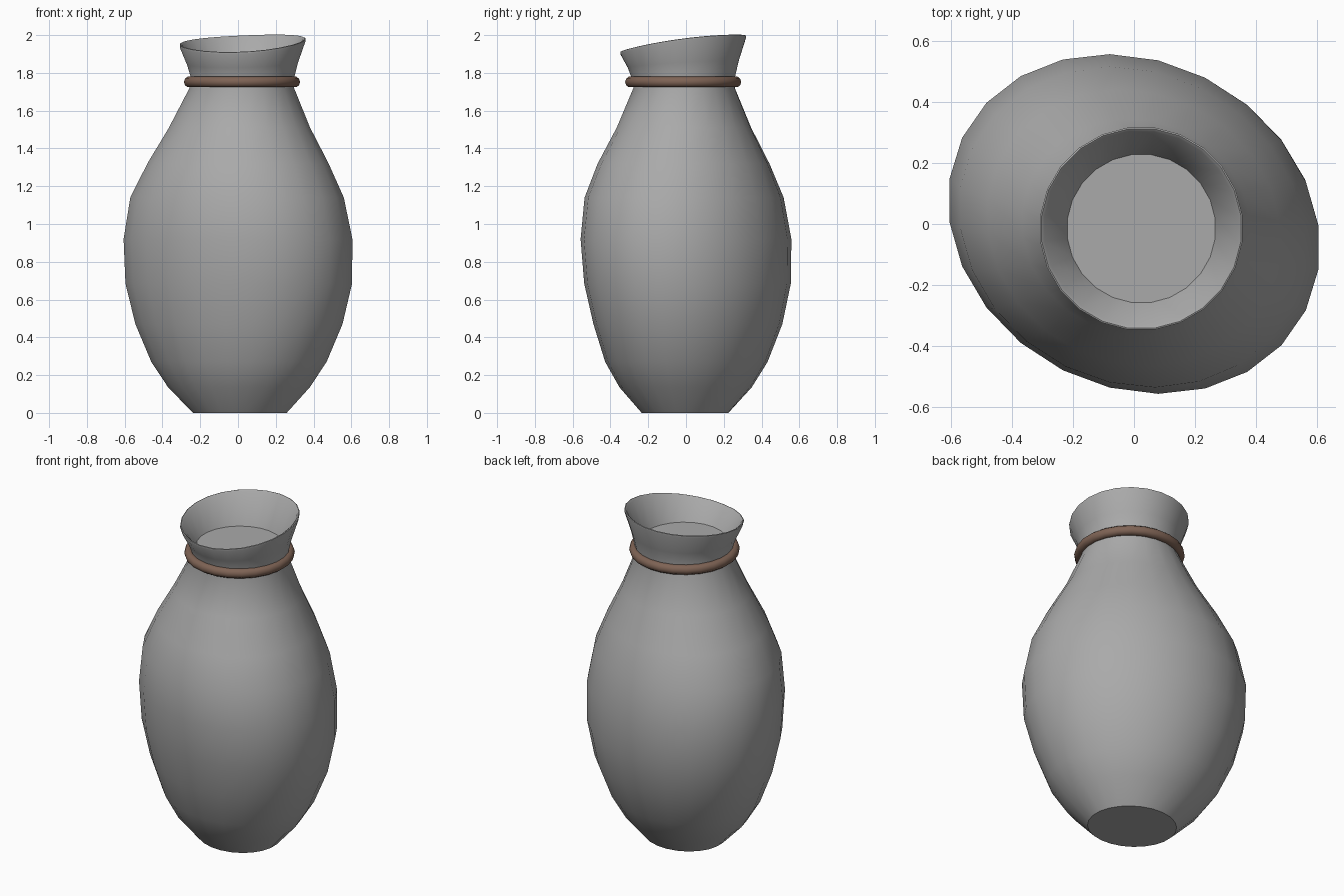
import bpy
import bmesh
from math import cos, sin, pi, sqrt, radians

SIDES = 24

cube = bpy.data.objects.get("Cube")
if cube:
    bpy.data.objects.remove(cube, do_unlink=True)


def make_material(name, rgb):
    material = bpy.data.materials.new(name)
    material.use_nodes = True
    colour = (*rgb, 1.0)
    material.diffuse_color = colour
    material.node_tree.nodes["Principled BSDF"].inputs["Base Color"].default_value = colour
    return material


def finish(name, bm, material, sharp_angle):
    bmesh.ops.recalc_face_normals(bm, faces=bm.faces)
    mesh = bpy.data.meshes.new(name)
    bm.to_mesh(mesh)
    bm.free()
    mesh.materials.append(material)
    obj = bpy.data.objects.new(name, mesh)
    bpy.context.collection.objects.link(obj)
    bpy.ops.object.select_all(action='DESELECT')
    obj.select_set(True)
    bpy.context.view_layer.objects.active = obj
    bpy.ops.object.shade_smooth_by_angle(angle=radians(sharp_angle))
    return obj


def add_ring(bm, z, half_x, half_y, centre_x, centre_y, skew=0.0, tilt=0.0):
    """One sheared oval; tilt drops the front edge of the spout."""
    ring = []
    for i in range(SIDES):
        angle = 2 * pi * (i + 0.5) / SIDES
        u, v = cos(angle), sin(angle)
        x = centre_x + half_x * u
        y = centre_y + half_y * (skew * u + sqrt(1 - skew * skew) * v)
        lift = tilt * (0.015 * u + 0.043 * v - 0.012 * v * v)
        ring.append(bm.verts.new((x, y, z + lift)))
    return ring


def bridge(bm, lower, upper):
    for i in range(SIDES):
        j = (i + 1) % SIDES
        bm.faces.new((lower[i], lower[j], upper[j], upper[i]))


clay = make_material("grey clay", (0.4, 0.4, 0.4))
leather = make_material("brown cord", (0.21, 0.125, 0.09))

# Lopsided body: height, half width, half depth, centre x, centre y, skew
body = [
    (0.0, 0.25, 0.23, 0.01, -0.005, -0.07),
    (0.135, 0.378, 0.35, 0.005, -0.002, -0.1),
    (0.27, 0.468, 0.43, 0.005, 0.002, -0.12),
    (0.47, 0.553, 0.5, 0.005, 0.01, -0.13),
    (0.685, 0.605, 0.547, 0.004, 0.008, -0.14),
    (0.92, 0.611, 0.558, 0, 0, -0.14),
    (1.14, 0.57, 0.527, -0.005, -0.01, -0.12),
    (1.32, 0.484, 0.455, 0, -0.013, -0.09),
    (1.51, 0.377, 0.357, 0.008, -0.011, -0.05),
    (1.72, 0.279, 0.27, 0.02, -0.01, -0.02),
]

# Flared spout, rolled lip and inner wall: height, radius, tilt
spout = [
    (1.775, 0.276, 0.0),
    (1.85, 0.296, 0.4),
    (1.955, 0.335, 1.0),
    (1.965, 0.335, 1.0),
    (1.967, 0.33, 1.0),
    (1.96, 0.321, 1.0),
    (1.8, 0.245, 0.0),
]

bm = bmesh.new()
rings = [add_ring(bm, *row) for row in body]
rings += [add_ring(bm, z, r, r, 0.024, -0.015, tilt=tilt) for z, r, tilt in spout]
for lower, upper in zip(rings, rings[1:]):
    bridge(bm, lower, upper)
bm.faces.new(rings[0])
bm.faces.new(rings[-1])
finish("vase_body", bm, clay, 35)

# Rounded cord around the neck
bm = bmesh.new()
steps = 10
loops = []
for k in range(steps):
    a = 2 * pi * k / steps
    radius = 0.282 + 0.028 * cos(a)
    loops.append(add_ring(bm, 1.752 + 0.029 * sin(a), radius, radius, 0.021, -0.015))
for k in range(steps):
    bridge(bm, loops[k], loops[(k + 1) % steps])
finish("neck_cord", bm, leather, 60)
